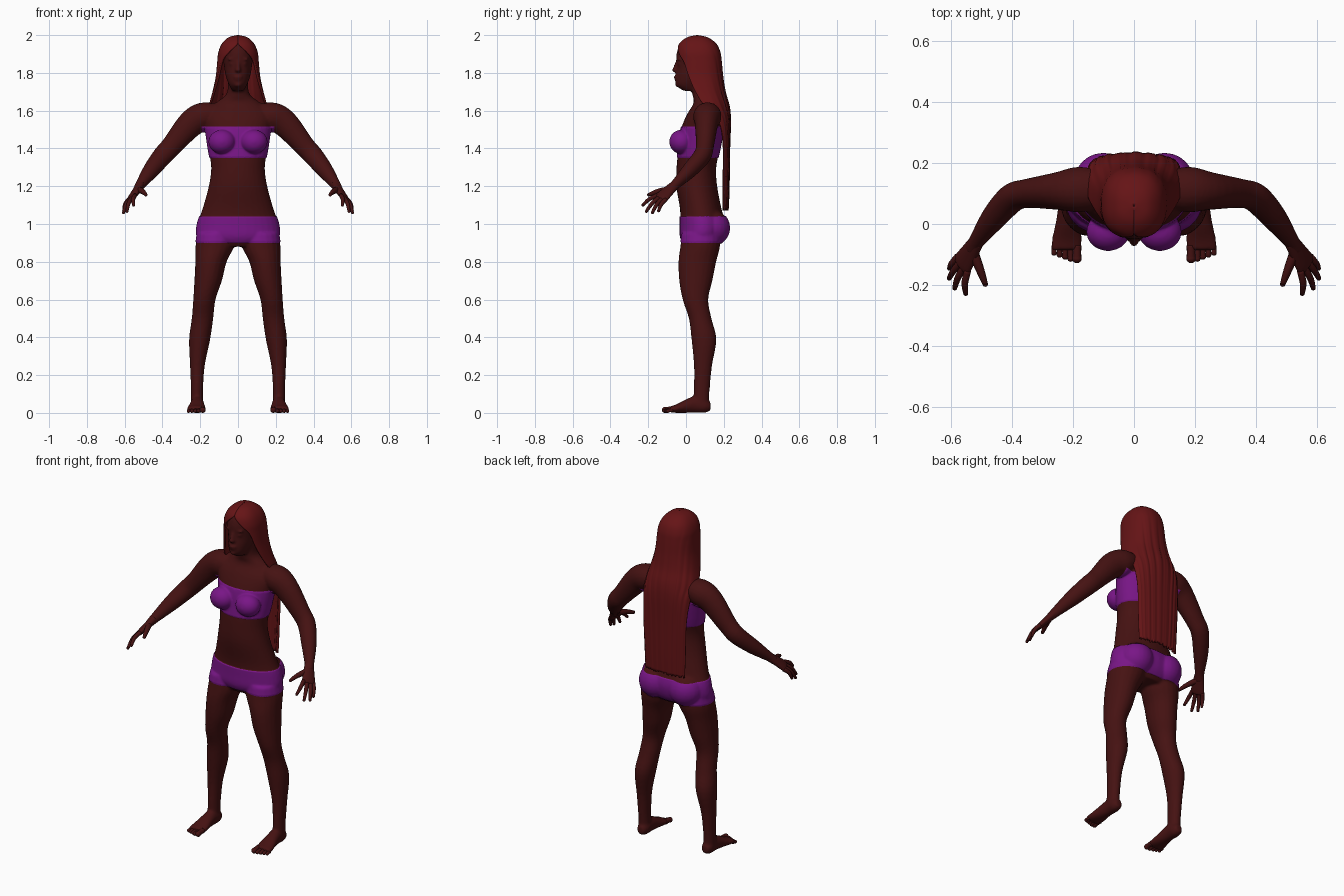
import bpy
import bmesh
import math
import random
from mathutils import Vector, Matrix

random.seed(4)
default_cube = bpy.data.objects.get("Cube")
if default_cube:
    bpy.data.objects.remove(default_cube, do_unlink=True)


def make_material(name, colour):
    material = bpy.data.materials.new(name)
    material.use_nodes = True
    material.diffuse_color = (*colour, 1)
    shader = material.node_tree.nodes["Principled BSDF"]
    shader.inputs["Base Color"].default_value = (*colour, 1)
    shader.inputs["Roughness"].default_value = 0.8
    return material


skin = make_material("dark skin", (0.06, 0.006, 0.006))
hair_red = make_material("hair red", (0.13, 0.007, 0.008))
purple = make_material("purple cloth", (0.19, 0.008, 0.24))


def smooth_rows(rows, steps=4):
    """Catmull-Rom interpolation of rows of numbers."""
    result = []
    last = len(rows) - 1
    for i in range(last):
        a, b, c, d = rows[max(i - 1, 0)], rows[i], rows[i + 1], rows[min(i + 2, last)]
        for k in range(steps):
            t = k / steps
            result.append([
                q + t * (r - p + t * (2 * p - 5 * q + 4 * r - s + t * (3 * (q - r) + s - p))) / 2
                for p, q, r, s in zip(a, b, c, d)])
    result.append(list(rows[last]))
    return result


def loft(bm, rows, axis=None, side=(1, 0, 0), mirror=1, sides=20):
    """Closed loft of ellipses; each row is x, y, z, radius along side, other radius."""
    rows = smooth_rows(rows)
    rings = []
    for i, row in enumerate(rows):
        before, after = rows[max(i - 1, 0)], rows[min(i + 1, len(rows) - 1)]
        along = Vector(axis) if axis else Vector(after[:3]) - Vector(before[:3])
        along.normalize()
        u = Vector(side)
        u = (u - along * u.dot(along)).normalized()
        v = along.cross(u)
        ring = []
        for k in range(sides):
            a = math.tau * k / sides
            p = Vector(row[:3]) + u * row[3] * math.cos(a) + v * row[4] * math.sin(a)
            ring.append(bm.verts.new((p.x * mirror, p.y, max(p.z, 0))))
        rings.append(ring)
    for low, high in zip(rings, rings[1:]):
        for k in range(sides):
            n = (k + 1) % sides
            bm.faces.new((low[k], low[n], high[n], high[k]))
    bm.faces.new(rings[0][::-1])
    bm.faces.new(rings[-1])


def ball(bm, centre, radii):
    matrix = Matrix.Translation(centre) @ Matrix.Diagonal((*radii, 1))
    bmesh.ops.create_uvsphere(bm, u_segments=24, v_segments=14, radius=1, matrix=matrix)


def tube(bm, points, radii, mirror):
    """Round finger or toe with a rounded tip."""
    rows = [(*p, r, r) for p, r in zip(points, radii)]
    loft(bm, rows, side=(1, 0.3, 0.2), mirror=mirror, sides=10)
    tip = Vector(points[-1])
    tip.x *= mirror
    ball(bm, tip, [radii[-1]] * 3)


def finish(name, bm, materials):
    bmesh.ops.recalc_face_normals(bm, faces=bm.faces)
    mesh = bpy.data.meshes.new(name)
    bm.to_mesh(mesh)
    bm.free()
    for material in materials:
        mesh.materials.append(material)
    for face in mesh.polygons:
        face.use_smooth = True
    obj = bpy.data.objects.new(name, mesh)
    bpy.context.collection.objects.link(obj)
    return obj


# Torso and neck
body = bmesh.new()
torso = [(.08, .88, .13, .08), (.085, .93, .212, .113), (.09, 1.0, .215, .12),
         (.078, 1.08, .188, .11), (.057, 1.2, .155, .108), (.055, 1.3, .142, .105),
         (.07, 1.4, .158, .11), (.085, 1.5, .172, .112), (.1, 1.58, .18, .095),
         (.11, 1.64, .12, .07), (.095, 1.69, .06, .062), (.075, 1.78, .052, .055)]
loft(body, [(0, *row) for row in torso], axis=(0, 0, 1), sides=32)

# Head with chin, nose, lips and brow
head = [(.03, 1.705, .03, .045), (.015, 1.735, .047, .066), (.035, 1.78, .064, .09),
        (.05, 1.83, .073, .1), (.055, 1.9, .08, .105), (.06, 1.955, .065, .09),
        (.06, 1.985, .03, .045)]
loft(body, [(0, *row) for row in head], axis=(0, 0, 1), sides=32)
loft(body, [(0, -.044, 1.865, .009, .01), (0, -.053, 1.835, .011, .013),
            (0, -.06, 1.812, .016, .015), (0, -.05, 1.803, .012, .01)], axis=(0, 0, 1))
ball(body, (0, -.053, 1.779), (.024, .012, .006))
ball(body, (0, -.051, 1.767), (.02, .013, .007))
ball(body, (0, -.042, 1.737), (.02, .016, .014))

leg = [(.115, .08, .95, .1, .1), (.123, .075, .88, .102, .105), (.143, .06, .8, .083, .1),
       (.158, .052, .7, .073, .088), (.178, .05, .6, .059, .068), (.188, .075, .5, .057, .06),
       (.203, .095, .39, .056, .066), (.215, .09, .25, .039, .048),
       (.217, .083, .12, .032, .042), (.217, .08, .04, .033, .04)]
foot = [(.215, .13, .035, .02, .022), (.215, .1, .04, .034, .04), (.215, .05, .045, .035, .045),
        (.217, 0, .036, .041, .036), (.22, -.05, .023, .05, .023), (.223, -.085, .018, .05, .016)]
arm = [(.1, .115, 1.59, .06, .05), (.18, .113, 1.57, .075, .075), (.25, .108, 1.53, .062, .072),
       (.35, .1, 1.415, .048, .056), (.4, .085, 1.36, .047, .053), (.46, .02, 1.285, .041, .044),
       (.515, -.055, 1.21, .026, .028), (.535, -.085, 1.18, .028, .022)]
for s in (1, -1):
    # Legs, feet and arms
    loft(body, leg, axis=(0, 0, 1), mirror=s)
    loft(body, foot, axis=(0, 1, 0), mirror=s)
    loft(body, arm, side=(0, 1, 0), mirror=s)
    # Bust, buttocks and brow ridges
    ball(body, (s * .085, -.025, 1.435), (.068, .06, .06))
    ball(body, (s * .1, .135, .98), (.095, .095, .095))
    ball(body, (s * .033, -.036, 1.872), (.026, .012, .006))
    ball(body, (s * .032, -.034, 1.848), (.015, .01, .008))

# Blend the parts into one skin
blend = finish("body_blend", body, [])
remesh = blend.modifiers.new("Blend", 'REMESH')
remesh.mode = 'VOXEL'
remesh.voxel_size = 0.007
relax = blend.modifiers.new("Relax", 'SMOOTH')
relax.factor = 0.5
relax.iterations = 6
evaluated = blend.evaluated_get(bpy.context.evaluated_depsgraph_get())
body = bmesh.new()
body.from_mesh(evaluated.to_mesh())
evaluated.to_mesh_clear()
bpy.data.objects.remove(blend, do_unlink=True)

# Bandeau top and shorts: cut the skin at the hems, colour and lift the cloth
hems = [(.9, 1.04), (1.35, 1.515)]
for hem in hems:
    for height in hem:
        bmesh.ops.bisect_plane(body, geom=body.verts[:] + body.edges[:] + body.faces[:],
                               plane_co=(0, 0, height), plane_no=(0, 0, 1))
for face in body.faces:
    centre = face.calc_center_median()
    width = .19 if centre.z > 1.2 else .3
    if abs(centre.x) < width and any(low < centre.z < high for low, high in hems):
        face.material_index = 1
body.normal_update()
cloth = [v for v in body.verts if all(f.material_index for f in v.link_faces)]
lifted = [(v, v.normal * 0.004) for v in cloth]
for vert, offset in lifted:
    vert.co += offset
finish("body", body, [skin, purple])

# Hands and toes
across = Vector((-.06, -.085, .04)).normalized()
knuckle = Vector((.562, -.13, 1.14))
finger_tips = [(.552, -.228, 1.1), (.588, -.21, 1.067), (.606, -.178, 1.06), (.605, -.145, 1.07)]
for s, label in ((1, "left"), (-1, "right")):
    hand = bmesh.new()
    palm = [(.515, -.055, 1.21, .025, .022), (.535, -.088, 1.18, .032, .02),
            (*knuckle, .04, .016), (.567, -.138, 1.132, .034, .01)]
    loft(hand, palm, side=across, mirror=s)
    for i, tip in enumerate(finger_tips):
        base = knuckle + across * (.03 - .02 * i)
        middle = base.lerp(Vector(tip), .5) + Vector((.006, -.004, .006))
        tube(hand, [base, middle, tip], [.012, .011, .008], s)
    tube(hand, [(.53, -.085, 1.183), (.505, -.15, 1.172), (.488, -.197, 1.155)],
         [.018, .014, .009], s)
    finish(label + "_hand", hand, [skin])

    toes = bmesh.new()
    for i in range(5):
        x = .187 + .018 * i + (.003 if i else 0)
        r = .0155 if i == 0 else .0115 - .0006 * i
        end = -.113 + .006 * max(i - 1, 0)
        tube(toes, [(x, -.07, r + .004), (x, -.095, r + .003), (x, end, r)], [r, r * .9, r], s)
    finish(label + "_toes", toes, [skin])

# Long hair: a crown that opens at the face and falls in a sheet down the back
hair_rows = [(.06, 2.0, .003, .003, 180), (.06, 1.988, .05, .055, 180), (.062, 1.955, .085, .098, 179),
             (.066, 1.91, .104, .115, 155), (.07, 1.86, .11, .118, 130), (.075, 1.78, .118, .12, 115),
             (.085, 1.7, .135, .122, 102), (.11, 1.62, .155, .118, 92), (.165, 1.54, .154, .07, 85),
             (.19, 1.4, .146, .042, 80), (.187, 1.2, .14, .042, 78), (.187, 1.08, .135, .038, 76)]
hair = bmesh.new()
columns = 72
strands = [random.uniform(-.03, .03) for _ in range(columns + 1)]
rings = []
for y, z, rx, ry, spread in smooth_rows(hair_rows, 5):
    ring = []
    fall = min(max((2 - z) / .5, 0), 1)
    for k in range(columns + 1):
        a = math.radians(min(spread, 180)) * (2 * k / columns - 1)
        swell = 1 + fall * (strands[k] + .03 * math.sin(k * .9))
        x = rx * math.copysign(abs(math.sin(a)) ** .9, a)
        depth = ry * math.copysign(abs(math.cos(a)) ** .8, math.cos(a)) * swell
        drop = strands[k] * .3 if z < 1.09 else 0
        ring.append(hair.verts.new((x, y + depth, z + drop)))
    rings.append(ring)
for high, low in zip(rings, rings[1:]):
    for k in range(columns):
        hair.faces.new((high[k], high[k + 1], low[k + 1], low[k]))
hair_object = finish("long_hair", hair, [hair_red])
shell = hair_object.modifiers.new("Thickness", 'SOLIDIFY')
shell.thickness = 0.012
shell.offset = -1
